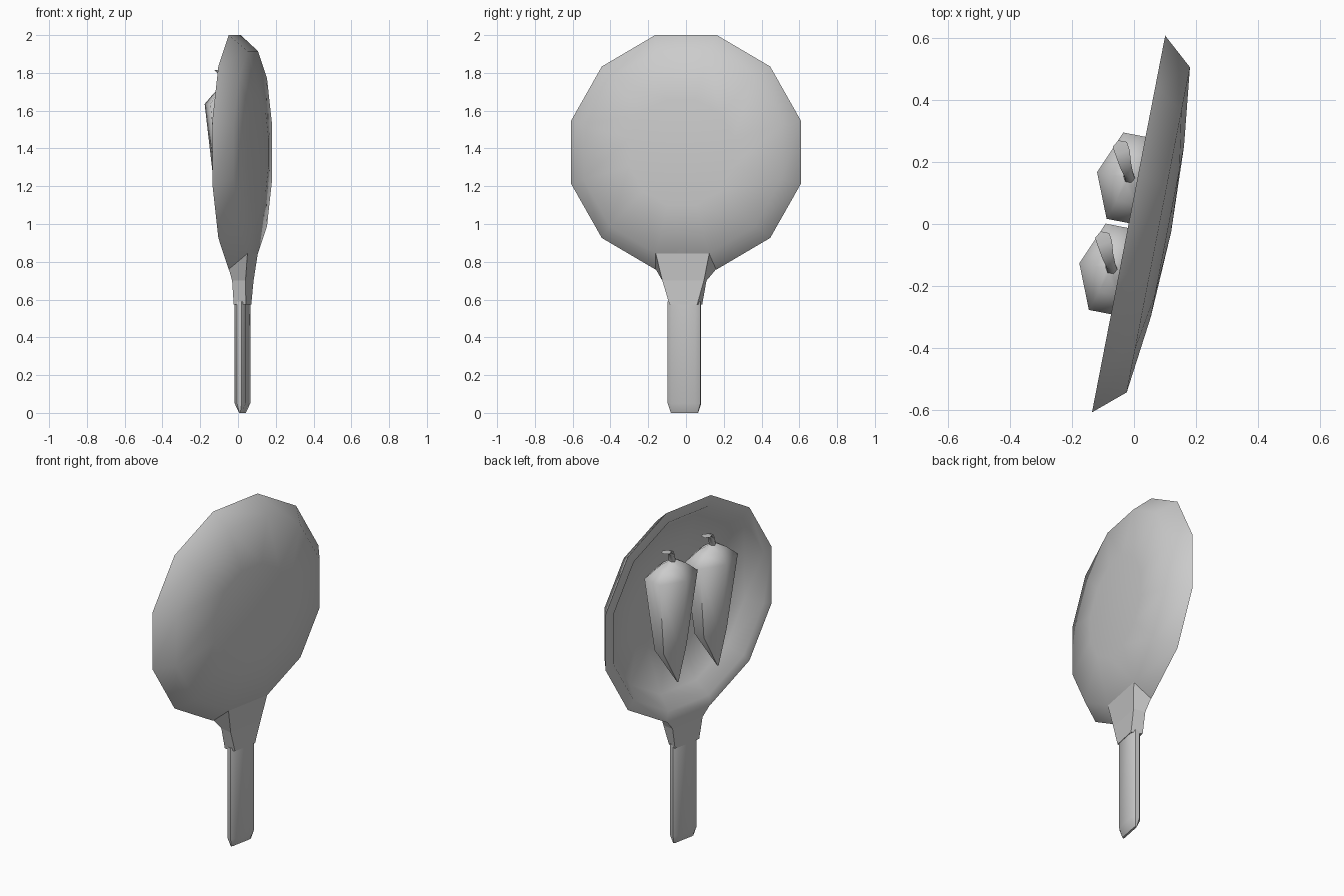
import bpy, bmesh
from math import sin, cos, pi, radians

cube = bpy.data.objects.get("Cube")
if cube:
    bpy.data.objects.remove(cube, do_unlink=True)

grey = bpy.data.materials.new("plain_grey")
grey.use_nodes = True
COLOUR = (0.6, 0.6, 0.6, 1)
grey.diffuse_color = COLOUR
grey.node_tree.nodes["Principled BSDF"].inputs["Base Color"].default_value = COLOUR

TURN = radians(-11)   # whole pan is turned slightly about z
PAN_Z = 1.38


def loft(name, rings, smooth=None, caps=True):
    """Skin a list of equal-length point rings; local x is depth, y is width."""
    bm = bmesh.new()
    loops = [[bm.verts.new(p) for p in ring] for ring in rings]
    for a, b in zip(loops, loops[1:]):
        for i in range(len(a)):
            j = (i + 1) % len(a)
            bm.faces.new((a[i], a[j], b[j], b[i]))
    if caps:
        bm.faces.new(loops[0])
        bm.faces.new(loops[-1])
    bmesh.ops.remove_doubles(bm, verts=bm.verts, dist=0.0005)
    bmesh.ops.recalc_face_normals(bm, faces=bm.faces)
    mesh = bpy.data.meshes.new(name)
    bm.to_mesh(mesh)
    bm.free()
    mesh.materials.append(grey)
    obj = bpy.data.objects.new(name, mesh)
    obj.location.x = -0.0175
    obj.rotation_euler.z = TURN
    bpy.context.collection.objects.link(obj)
    if smooth:
        bpy.ops.object.select_all(action='DESELECT')
        obj.select_set(True)
        bpy.context.view_layer.objects.active = obj
        bpy.ops.object.shade_smooth_by_angle(angle=radians(smooth))
    return obj


# Pan: closed 12-sided dish profile (radius, depth), outside then inside
profile = [(0, 0.14), (0.29, 0.128), (0.554, 0.098), (0.642, 0),
           (0.58, 0), (0.51, 0.08), (0.28, 0.11), (0, 0.12)]


def dish_ring(r, depth):
    angles = [(k + 0.5) * pi / 6 for k in range(12)]
    return [(depth, r * cos(a), PAN_Z + r * sin(a)) for a in angles]


loft("pan", [dish_ring(r, d) for r, d in profile], smooth=60, caps=False)


# Handle: chamfered bar with a wedge-shaped lower end
def bar_ring(z, width, thick, bevel_w, bevel_t):
    w, t = width / 2, thick / 2
    pts = [(t, w - bevel_w), (t - bevel_t, w), (bevel_t - t, w), (-t, w - bevel_w)]
    pts += [(-x, -y) for x, y in pts]
    return [(0.042 + x, y, z) for x, y in pts]


loft("handle", [bar_ring(0, 0.145, 0.012, 0.01, 0.003),
                bar_ring(0.05, 0.176, 0.06, 0.025, 0.018),
                bar_ring(0.59, 0.176, 0.06, 0.025, 0.018)], smooth=50)


# Bracket: flared block joining the handle to the pan
def bracket_ring(inner, outer):
    (xi, wi, zi), (xo, wo, zo) = inner, outer
    return [(xi, -wi, zi), (xi, wi, zi), (xo, wo, zo), (xo, -wo, zo)]


loft("bracket", [bracket_ring((0.012, 0.09, 0.575), (0.075, 0.075, 0.575)),
                 bracket_ring((0.008, 0.112, 0.7), (0.08, 0.112, 0.7)),
                 bracket_ring((0, 0.166, 0.765), (0.097, 0.145, 0.847))])


# Vegetables: squashed six-sided cones with a bent stem
def hexagon(u, out, z, ru, rm):
    angles = [k * pi / 3 for k in range(6)]
    return [(-out - rm * cos(a), u + ru * sin(a), z) for a in angles]


# rows: sideways shift, outward shift, height, scale
body = [(-0.025, 0.04, 1.0, 0.03), (0, 0.01, 1.2, 0.6), (0, 0.014, 1.635, 1),
        (0, 0.02, 1.69, 0.55), (0, 0.025, 1.725, 0.14)]
stem = [(0, 0.025, 1.71, 0.02), (0.015, 0.032, 1.765, 0.017),
        (0.05, 0.052, 1.8, 0.022), (0.09, 0.07, 1.815, 0.028)]

for side, centre in (("left", 0.145), ("right", -0.155)):
    loft(side + "_vegetable",
         [hexagon(centre + u, m, z, 0.164 * s, 0.118 * s) for u, m, z, s in body],
         smooth=58)
    loft(side + "_stem",
         [hexagon(centre + u, m, z, r, r) for u, m, z, r in stem], smooth=65)
